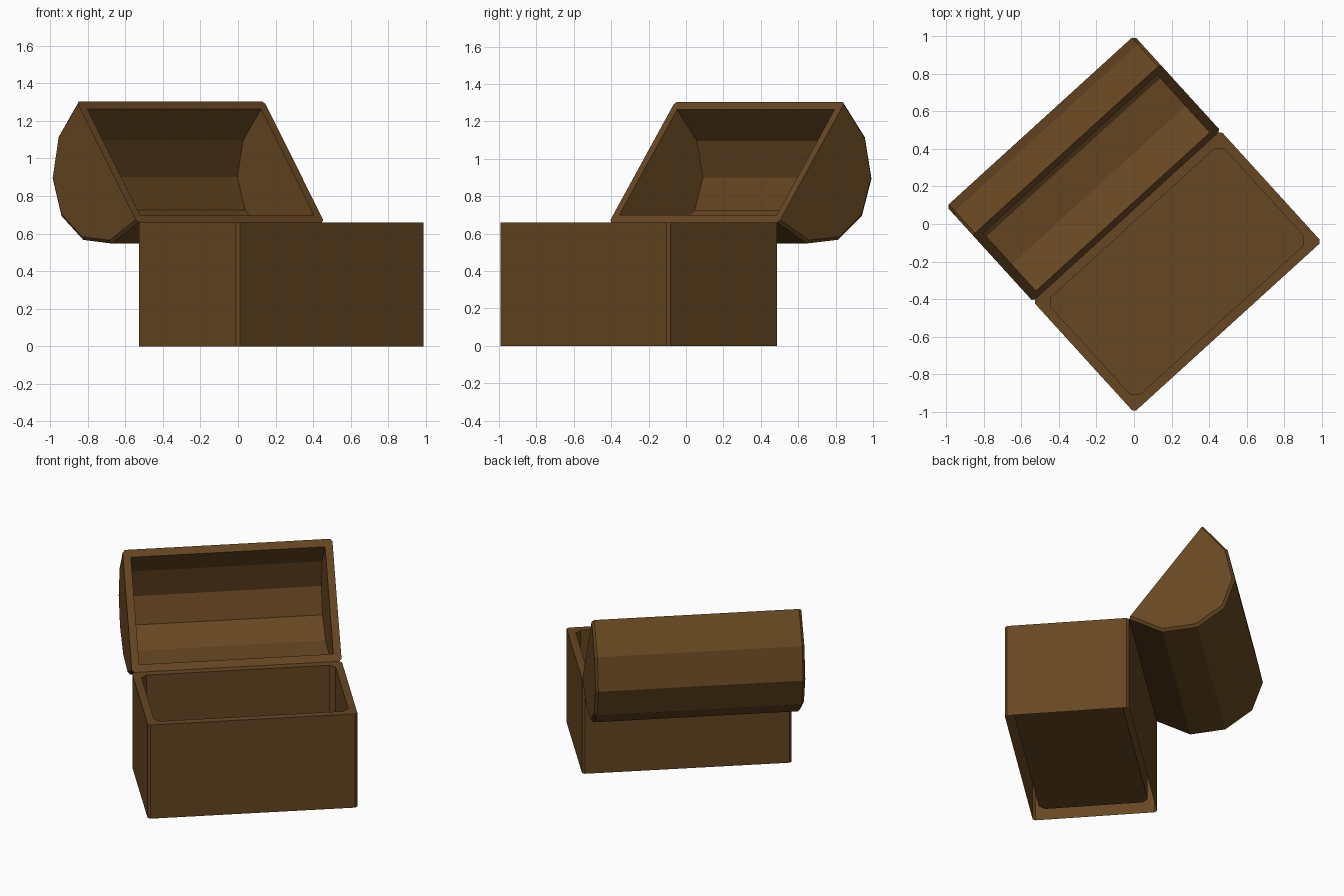
import bpy, bmesh, math
from mathutils import Matrix

if "Cube" in bpy.data.objects:
    bpy.data.objects.remove(bpy.data.objects["Cube"])

LENGTH, DEPTH, HEIGHT, WALL = 1.35, 0.80, 0.66, 0.05
FLOOR, EDGE = 0.05, 0.016

wood = bpy.data.materials.new("wood")
wood.diffuse_color = (0.135, 0.063, 0.016, 1)
wood.use_nodes = True
wood.node_tree.nodes["Principled BSDF"].inputs["Base Color"].default_value = wood.diffuse_color

# whole chest is turned about its lowest front corner
chest = Matrix.Translation((0.0, -1.003, 0)) @ Matrix.Rotation(math.radians(42.3), 4, 'Z')


def finish(name, bm, matrix):
    bmesh.ops.recalc_face_normals(bm, faces=bm.faces)
    mesh = bpy.data.meshes.new(name)
    bm.to_mesh(mesh)
    bm.free()
    mesh.materials.append(wood)
    obj = bpy.data.objects.new(name, mesh)
    bpy.context.collection.objects.link(obj)
    obj.matrix_world = matrix
    return obj


def loop(bm, points):
    return [bm.verts.new(p) for p in points]


def bridge(bm, a, b, closed=True):
    n = len(a)
    for i in range(n if closed else n - 1):
        j = (i + 1) % n
        bm.faces.new((a[i], a[j], b[j], b[i]))


def cut_rect(inset, c, z):
    """Rectangle outline with chamfered corners."""
    x0, y0, x1, y1 = inset, inset, LENGTH - inset, DEPTH - inset
    return [(x0 + c, y0, z), (x1 - c, y0, z), (x1, y0 + c, z), (x1, y1 - c, z),
            (x1 - c, y1, z), (x0 + c, y1, z), (x0, y1 - c, z), (x0, y0 + c, z)]


# box: outer walls, rim, inner walls and raised floor, open underneath
bm = bmesh.new()
rings = [loop(bm, cut_rect(*r)) for r in (
    (0, EDGE, 0), (0, EDGE, HEIGHT), (WALL, 0.036, HEIGHT), (WALL, 0.036, FLOOR))]
for a, b in zip(rings, rings[1:]):
    bridge(bm, a, b)
bm.faces.new(rings[-1])
finish("chest_box", bm, chest)

# lid: seven-point dome profile (depth, height), measured from the hinge
half = DEPTH / 2
dome = [(0, 0), (0.037, 0.24), (0.187, 0.41), (0.392, 0.473),
        (0.594, 0.41), (0.743, 0.24), (DEPTH, 0)]


def section(x, su, sn):
    return [(x, -(half + (u - half) * su), n * sn) for u, n in dome]


bm = bmesh.new()
shrink = 1 - EDGE / half
outer = [loop(bm, section(x, s, s)) for x, s in (
    (0, shrink), (EDGE, 1), (LENGTH - EDGE, 1), (LENGTH, shrink))]
su, sn = 1 - WALL / half, 1 - WALL / 0.473
inner = [loop(bm, section(x, su, sn)) for x in (WALL, LENGTH - WALL)]
for shell in (outer, inner):
    for a, b in zip(shell, shell[1:]):
        bridge(bm, a, b, closed=False)
    bm.faces.new(shell[0])
    bm.faces.new(shell[-1])

# lid rim around the opening
o, i = outer, inner
for e in (0, -1):
    bm.faces.new((o[1][e], o[2][e], i[1][e], i[0][e]))
    bm.faces.new((o[0][e], o[1][e], i[0][e]))
    bm.faces.new((o[3][e], o[2][e], i[1][e]))
for a, b in ((o[0], i[0]), (o[3], i[1])):
    bm.faces.new((a[0], a[-1], b[-1], b[0]))

# lid swung open about the back top edge
hinge = Matrix.Translation((0, DEPTH, HEIGHT)) @ Matrix.Rotation(math.radians(-126.5), 4, 'X')
finish("chest_lid", bm, chest @ hinge)
